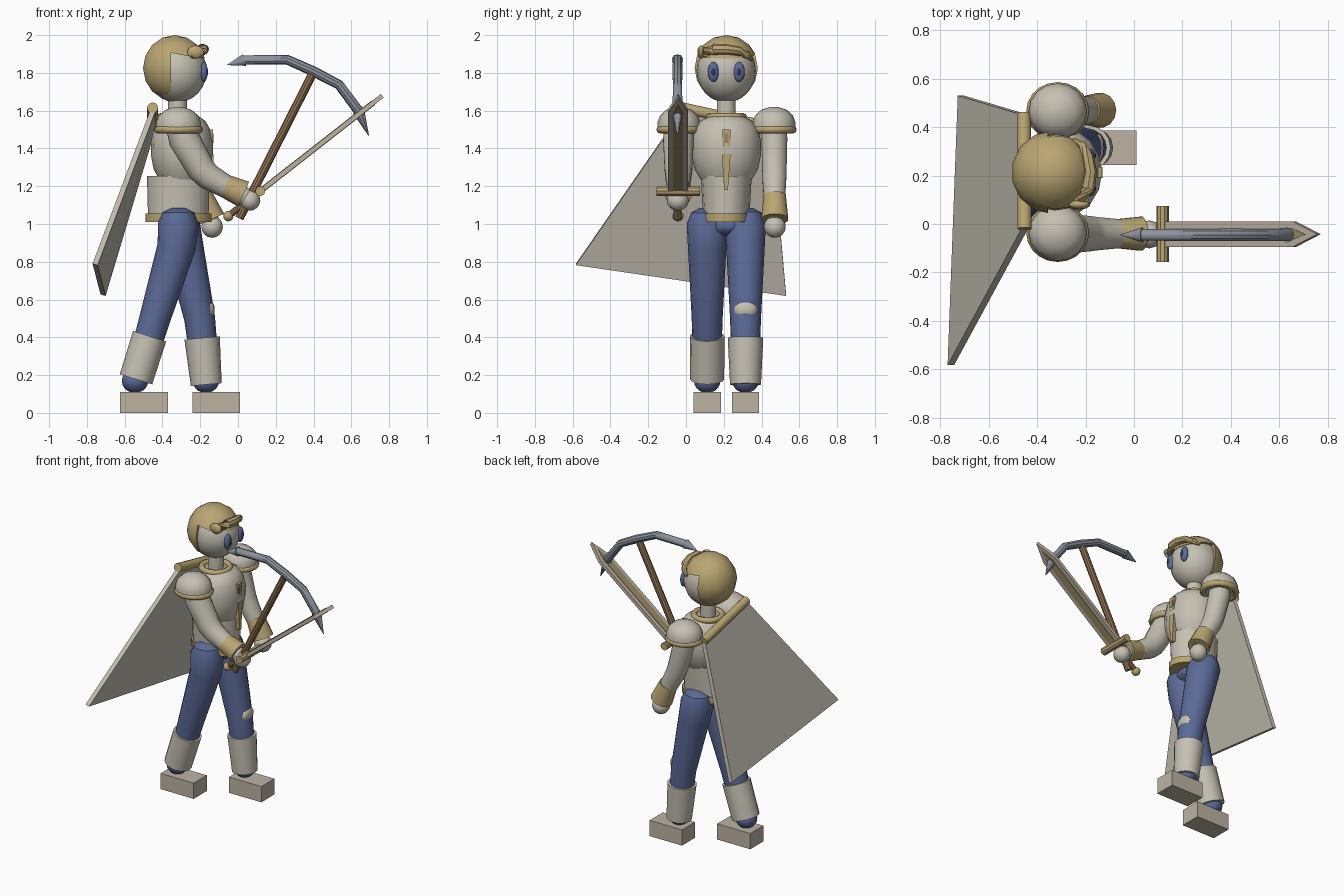
import bpy, bmesh, math
from mathutils import Vector, Matrix

if "Cube" in bpy.data.objects:
    bpy.data.objects.remove(bpy.data.objects["Cube"])


def material(name, r, g, b):
    m = bpy.data.materials.new(name)
    m.diffuse_color = (r, g, b, 1)
    m.use_nodes = True
    m.node_tree.nodes["Principled BSDF"].inputs["Base Color"].default_value = m.diffuse_color
    return m


CREAM = material("armor_cream", 0.56, 0.53, 0.45)
TAN = material("pale_tan", 0.51, 0.45, 0.37)
GOLD = material("gold", 0.49, 0.38, 0.17)
BLUE = material("trouser_blue", 0.105, 0.145, 0.31)
BROWN = material("wood_brown", 0.27, 0.165, 0.08)
STEEL = material("steel_grey", 0.27, 0.29, 0.34)
NAVY = material("pupil_navy", 0.03, 0.04, 0.10)
OLIVE = material("blade_inlay", 0.33, 0.26, 0.13)

CY = 0.213  # body centre line


def finish(name, bm, mat, smooth=35):
    bmesh.ops.recalc_face_normals(bm, faces=bm.faces)
    me = bpy.data.meshes.new(name)
    bm.to_mesh(me)
    bm.free()
    me.materials.append(mat)
    ob = bpy.data.objects.new(name, me)
    bpy.context.collection.objects.link(ob)
    bpy.ops.object.select_all(action='DESELECT')
    ob.select_set(True)
    bpy.context.view_layer.objects.active = ob
    if smooth:
        bpy.ops.object.shade_smooth_by_angle(angle=math.radians(smooth))
    return ob


def bridge(bm, rings, cap=True):
    for a, b in zip(rings, rings[1:]):
        n = len(a)
        for i in range(n):
            bm.faces.new((a[i], a[(i + 1) % n], b[(i + 1) % n], b[i]))
    if cap:
        bm.faces.new(rings[0])
        bm.faces.new(rings[-1])


def tube(name, pts, radii, mat, sides=14):
    """Round limb through points with a radius at each."""
    bm = bmesh.new()
    pts = [Vector(p) for p in pts]
    rings = []
    for i, p in enumerate(pts):
        t = Vector()
        if i:
            t += (p - pts[i - 1]).normalized()
        if i < len(pts) - 1:
            t += (pts[i + 1] - p).normalized()
        t.normalize()
        ref = Vector((0, 1, 0)) if abs(t.y) < 0.8 else Vector((0, 0, 1))
        u = t.cross(ref).normalized()
        v = t.cross(u)
        rings.append([bm.verts.new(p + radii[i] * (u * math.cos(a) + v * math.sin(a)))
                      for a in (2 * math.pi * k / sides for k in range(sides))])
    bridge(bm, rings)
    return finish(name, bm, mat)


def lathe(name, centre, profile, mat, sides=16):
    """Stacked ellipses: (z, half x, half y)."""
    bm = bmesh.new()
    rings = [[bm.verts.new((centre[0] + hx * math.cos(a), centre[1] + hy * math.sin(a), z))
              for a in (2 * math.pi * k / sides for k in range(sides))] for z, hx, hy in profile]
    bridge(bm, rings)
    return finish(name, bm, mat)


def ball(name, c, half, mat, seg=16, cuts=()):
    """Ellipsoid, optionally trimmed by (point, outward normal) planes."""
    bm = bmesh.new()
    bmesh.ops.create_uvsphere(bm, u_segments=seg, v_segments=max(8, seg * 5 // 8), radius=1,
                              matrix=Matrix.Translation(c) @ Matrix.Diagonal((*half, 1)))
    for co, no in cuts:
        bmesh.ops.bisect_plane(bm, geom=bm.verts[:] + bm.edges[:] + bm.faces[:],
                               plane_co=co, plane_no=no, clear_outer=True)
        bmesh.ops.holes_fill(bm, edges=[e for e in bm.edges if e.is_boundary])
    return finish(name, bm, mat, 40)


def box(name, lo, hi, mat):
    bm = bmesh.new()
    c = [(a + b) / 2 for a, b in zip(lo, hi)]
    s = [b - a for a, b in zip(lo, hi)]
    bmesh.ops.create_cube(bm, size=1, matrix=Matrix.Translation(c) @ Matrix.Diagonal((*s, 1)))
    return finish(name, bm, mat, 0)


def ring(name, c, rx, ry, r, mat, n=20, m=8):
    bm = bmesh.new()
    loops = []
    for i in range(n):
        a = 2 * math.pi * i / n
        loops.append([bm.verts.new((c[0] + (rx + r * math.cos(b)) * math.cos(a),
                                    c[1] + (ry + r * math.cos(b)) * math.sin(a), c[2] + r * math.sin(b)))
                      for b in (2 * math.pi * j / m for j in range(m))])
    bridge(bm, loops + [loops[0]], cap=False)
    return finish(name, bm, mat, 60)


def slab(name, corners, offset, mat):
    bm = bmesh.new()
    off = Vector(offset)
    bridge(bm, [[bm.verts.new(Vector(p) + k * off) for p in corners] for k in (0, 1)])
    return finish(name, bm, mat, 0)


def at_y(y, xz):
    return [(x, y, z) for x, z in xz]


# Head, hair and face
ball("head", (-0.325, CY, 1.81), (0.16, 0.157, 0.167), CREAM, 20)
HC, HR = (-0.335, CY, 1.825), (0.172, 0.172, 0.175)
ball("hair_cap", HC, HR, GOLD, 14, [((0, 0, 1.845), (-0.17, 0, -1))])
ball("hair_back", HC, HR, GOLD, 14, [((-0.355, 0, 0), (1, 0, 0)), ((0, 0, 1.67), (0, 0, -1))])
fringe = [(-0.25, 0.075, 1.89), (-0.215, 0.10, 1.91), (-0.19, 0.15, 1.925), (-0.18, 0.215, 1.925),
          (-0.19, 0.28, 1.915), (-0.215, 0.325, 1.895), (-0.25, 0.35, 1.87)]
tube("hair_fringe", fringe, [0.012, 0.03, 0.03, 0.027, 0.025, 0.02, 0.008], GOLD, 8)
ball("hair_curl", (-0.225, 0.08, 1.91), (0.045, 0.02, 0.035), GOLD, 10)
for side, y in (("right", 0.145), ("left", 0.281)):
    ball(side + "_eye", (-0.18, y, 1.805), (0.02, 0.03, 0.053), BLUE, 14)
    ball(side + "_pupil", (-0.168, y, 1.805), (0.011, 0.014, 0.026), NAVY, 10)
tube("neck", at_y(CY, [(-0.32, 1.53), (-0.32, 1.68)]), [0.052, 0.05], CREAM)
ring("collar", (-0.32, CY, 1.567), 0.09, 0.09, 0.02, GOLD)

# Torso
lathe("chest", (-0.297, CY), [(1.235, 0.12, 0.135), (1.29, 0.15, 0.168), (1.36, 0.163, 0.183),
      (1.43, 0.165, 0.185), (1.50, 0.15, 0.172), (1.545, 0.125, 0.14), (1.57, 0.09, 0.09)], CREAM)
lathe("waist", (-0.316, CY), [(1.02, 0.16, 0.122), (1.255, 0.166, 0.135)], CREAM)
lathe("belt", (-0.315, CY), [(1.01, 0.176, 0.13), (1.055, 0.176, 0.13)], GOLD)
ball("pelvis", (-0.315, CY, 0.99), (0.105, 0.125, 0.06), BLUE)
box("chest_badge", (-0.17, 0.192, 1.41), (-0.133, 0.236, 1.50), GOLD)
box("badge_inset", (-0.137, 0.203, 1.43), (-0.13, 0.225, 1.48), OLIVE)
slab("chest_stripe", [(-0.16, 0.19, 1.37), (-0.16, 0.236, 1.37), (-0.16, 0.222, 1.18), (-0.16, 0.202, 1.18)],
     (0.03, 0, 0), GOLD)

# Legs, greaves and boots
legs = {
    "right": (0.112, [(-0.315, 1.085), (-0.315, 1.06), (-0.316, 1.0), (-0.325, 0.88), (-0.44, 0.5),
                      (-0.475, 0.38), (-0.54, 0.18)],
              [(-0.468, 0.406), (-0.54, 0.178)], (0.092, 0.09), -0.545, (-0.625, -0.37), (-0.372, 0.52)),
    "left": (0.315, [(-0.315, 1.085), (-0.315, 1.06), (-0.31, 1.0), (-0.285, 0.88), (-0.203, 0.5),
                     (-0.19, 0.38), (-0.17, 0.16)],
             [(-0.19, 0.397), (-0.168, 0.15)], (0.094, 0.082), -0.17, (-0.24, 0.01), (-0.138, 0.545)),
}
for side, (y, path, greave, gr, ankle, foot, knee) in legs.items():
    tube(side + "_leg", at_y(y, path), [0.04, 0.085, 0.108, 0.102, 0.082, 0.078, 0.068], BLUE, 16)
    tube(side + "_greave", at_y(y, greave), gr, CREAM, 16)
    ball(side + "_ankle", (ankle, y, 0.17), (0.07, 0.07, 0.065), BLUE)
    box(side + "_boot", (foot[0], y - 0.072, 0), (foot[1], y + 0.072, 0.11), TAN)
    ball(side + "_knee_patch", (knee[0] - 0.01, y, knee[1]), (0.025, 0.06, 0.048), CREAM, 12)

# Shoulders and arms
for side, y in (("right", -0.037), ("left", 0.466)):
    lathe(side + "_pauldron", (-0.315, y), [(1.49, 0.118, 0.112), (1.535, 0.12, 0.115), (1.575, 0.104, 0.1),
          (1.604, 0.07, 0.068), (1.62, 0.02, 0.02)], CREAM)
    ring(side + "_pauldron_trim", (-0.315, y, 1.5), 0.11, 0.1, 0.02, GOLD)
tube("right_arm", at_y(-0.04, [(-0.31, 1.53), (-0.285, 1.45), (-0.195, 1.29), (-0.155, 1.25), (-0.05, 1.19),
     (0.04, 1.14)]), [0.075, 0.083, 0.075, 0.07, 0.06, 0.05], CREAM)
tube("right_cuff", at_y(-0.04, [(-0.082, 1.207), (0.03, 1.158)]), [0.06, 0.072], GOLD)
ball("right_hand", (0.063, -0.043, 1.125), (0.055, 0.058, 0.055), CREAM, 12)
tube("left_arm", at_y(0.468, [(-0.315, 1.53), (-0.31, 1.45), (-0.265, 1.28), (-0.245, 1.23), (-0.18, 1.11),
     (-0.145, 1.02)]), [0.068, 0.07, 0.066, 0.064, 0.056, 0.046], CREAM)
tube("left_cuff", at_y(0.47, [(-0.195, 1.15), (-0.14, 1.025)]), [0.06, 0.073], GOLD)
ball("left_hand", (-0.137, 0.47, 0.985), (0.057, 0.058, 0.058), CREAM, 12)

# Cape hanging from a slanted bar
tube("cape_bar", [(-0.452, -0.02, 1.615), (-0.455, 0.457, 1.51)], [0.029, 0.029], GOLD, 12)
slab("cape", [(-0.462, -0.015, 1.61), (-0.465, 0.452, 1.505), (-0.728, 0.53, 0.627), (-0.77, -0.583, 0.79)],
     (0.027, 0, -0.008), CREAM)

# Sword: flat blade pointing forward and up
SY = -0.042
d = Vector((0.788, 0, 0.616)).normalized()
n = Vector((-d.z, 0, d.x))
G = Vector((0.118, SY, 1.174))


def on_sword(along, across, lift):
    return G + d * along + Vector((0, across, 0)) + n * lift


outline = [(0, -0.053), (0.69, -0.053), (0.82, 0), (0.69, 0.053), (0, 0.053)]
slab("sword_blade", [on_sword(a, w, -0.012) for a, w in outline], n * 0.024, TAN)
inlay = [(0.02, -0.026), (0.68, -0.026), (0.76, 0), (0.68, 0.026), (0.02, 0.026)]
for tag, lift in (("upper", 0.010), ("lower", -0.015)):
    slab("blade_inlay_" + tag, [on_sword(a, w, lift) for a, w in inlay], n * 0.005, OLIVE)
tube("sword_guard", [(G.x, -0.157, G.z), (G.x, 0.075, G.z)], [0.026, 0.026], GOLD, 10)
tube("sword_grip", [on_sword(-0.2, 0, 0), on_sword(0, 0, 0)], [0.018, 0.018], BROWN, 10)
ball("sword_pommel", on_sword(-0.215, 0, 0), (0.028, 0.03, 0.028), GOLD, 10)

# Pickaxe
tube("pickaxe_handle", at_y(-0.045, [(0.007, 1.03), (0.392, 1.79)]), [0.023, 0.023], BROWN, 10)
head = [(-0.055, 1.843), (0.025, 1.868), (0.26, 1.87), (0.40, 1.808), (0.535, 1.737), (0.645, 1.59), (0.692, 1.468)]
tube("pickaxe_head", at_y(-0.045, head), [0.002, 0.025, 0.026, 0.027, 0.026, 0.027, 0.002], STEEL, 10)
for tag, base, tip in (("back", (0.035, 1.868), (-0.055, 1.843)), ("front", (0.637, 1.60), (0.692, 1.468))):
    tube("pickaxe_tip_" + tag, at_y(-0.045, [base, tip]), [0.032, 0.002], STEEL, 10)
